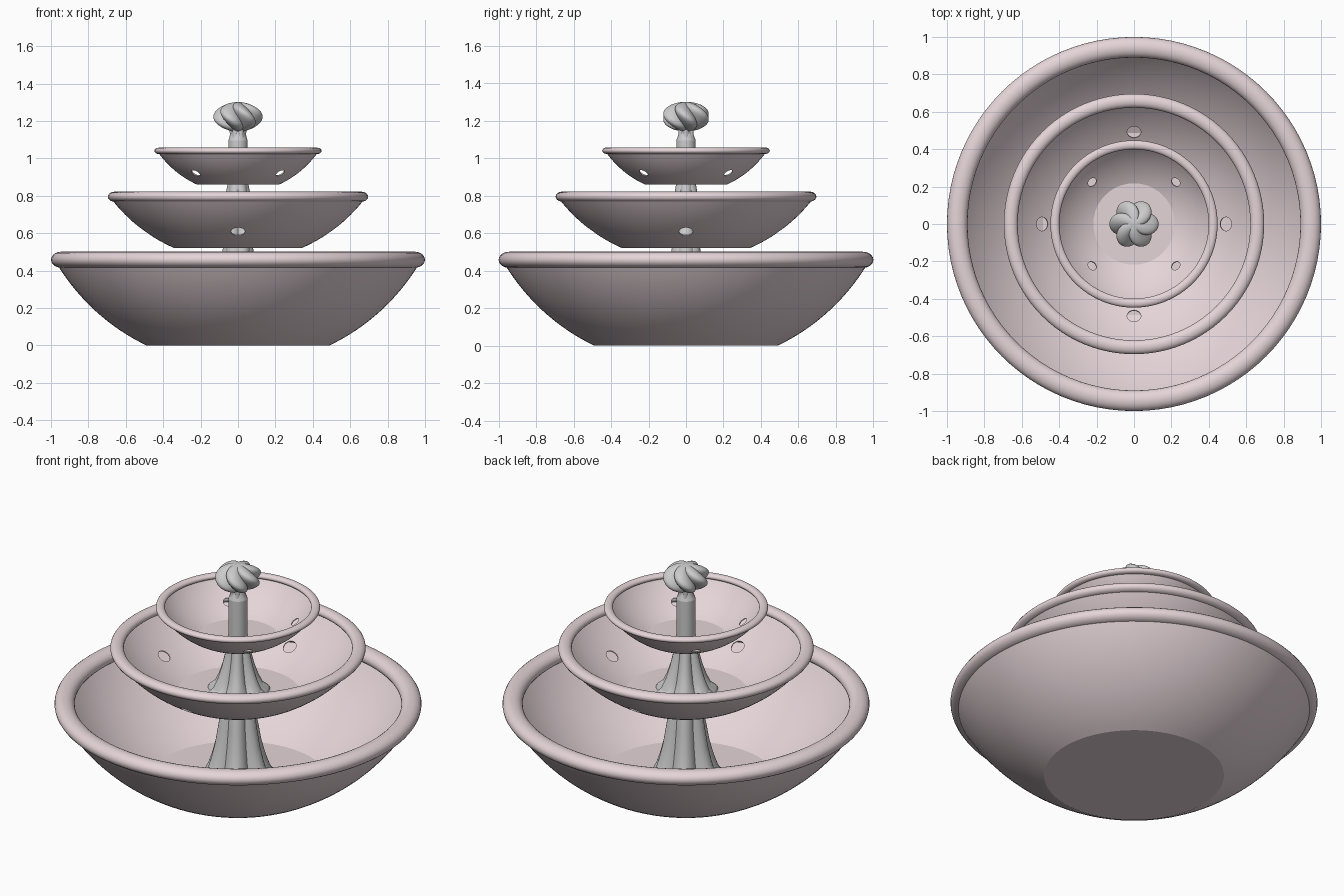
import bpy, bmesh
from math import sin, cos, pi, sqrt, asin, radians
from mathutils import Vector

if "Cube" in bpy.data.objects:
    bpy.data.objects.remove(bpy.data.objects["Cube"])

pink = bpy.data.materials.new("pink_stone")
pink.diffuse_color = (0.78, 0.66, 0.69, 1)
pink.use_nodes = True
pink.node_tree.nodes["Principled BSDF"].inputs["Base Color"].default_value = pink.diffuse_color


def lathe(name, profile, segs=96, lobes=0, mat=None, closed=False, angle=20):
    """Revolve (radius, z, groove depth, twist) rows around z."""
    bm = bmesh.new()
    rings = []
    for row in profile:
        r, z, depth, twist = (tuple(row) + (0, 0))[:4]
        ring = []
        for i in range(segs):
            a = 2 * pi * i / segs
            k = r * (1 - depth * (1 - abs(cos(lobes * a / 2)))) if lobes else r
            ring.append(bm.verts.new((k * cos(a + twist), k * sin(a + twist), z)))
        rings.append(ring)
    pairs = list(zip(rings, rings[1:])) + ([(rings[-1], rings[0])] if closed else [])
    for lo, hi in pairs:
        for i in range(segs):
            j = (i + 1) % segs
            bm.faces.new((lo[i], lo[j], hi[j], hi[i]))
    bmesh.ops.remove_doubles(bm, verts=bm.verts[:], dist=1e-6)
    bmesh.ops.recalc_face_normals(bm, faces=bm.faces[:])
    me = bpy.data.meshes.new(name)
    bm.to_mesh(me)
    bm.free()
    ob = bpy.data.objects.new(name, me)
    bpy.context.collection.objects.link(ob)
    if mat:
        me.materials.append(mat)
    smooth(ob, angle)
    return ob


def smooth(ob, angle):
    bpy.ops.object.select_all(action='DESELECT')
    ob.select_set(True)
    bpy.context.view_layer.objects.active = ob
    bpy.ops.object.shade_smooth_by_angle(angle=radians(angle))


def bowl(name, base_r, base_z, top_r, top_z, rim, holes=None):
    # Thin spherical wall with a flat floor
    d = top_z - base_z
    h = (top_r ** 2 + d ** 2 - base_r ** 2) / (2 * d)
    R = sqrt(base_r ** 2 + h ** 2)
    a0 = asin(base_r / R)
    a1 = asin(top_r / R)
    t = 0.006
    n = 16
    arc = [a0 + (a1 - a0) * i / n for i in range(n + 1)]
    outer = [(R * sin(a), base_z + h - R * cos(a)) for a in arc]
    inner = [((R - t) * sin(a), base_z + h - (R - t) * cos(a)) for a in reversed(arc)]
    ob = lathe(name, [(0, base_z)] + outer + inner + [(0, inner[-1][1])], mat=pink)
    # Drain holes cut along the wall normal
    if holes:
        hole_r, rad, start = holes
        hz = base_z + h - sqrt(R ** 2 - hole_r ** 2)
        for i in range(4):
            a = start + i * pi / 2
            p = Vector((hole_r * cos(a), hole_r * sin(a), hz))
            axis = p - Vector((0, 0, base_z + h))
            bpy.ops.mesh.primitive_cylinder_add(vertices=24, radius=rad, depth=0.1, location=p,
                                                rotation=axis.to_track_quat('Z', 'Y').to_euler())
            cutter = bpy.context.object
            cutter.name = "hole_cutter"
            cutter.hide_render = True
            m = ob.modifiers.new("hole", 'BOOLEAN')
            m.object = cutter
            m.operation = 'DIFFERENCE'
            m.solver = 'EXACT'
            bpy.context.view_layer.objects.active = ob
            bpy.ops.object.modifier_move_to_index(modifier=m.name, index=0)
            bpy.ops.object.modifier_apply(modifier=m.name)
            bpy.data.objects.remove(cutter)
        smooth(ob, 20)
    # Rounded rim
    r_mid, z_mid, w, hh = rim
    lathe(name + "_rim", [(r_mid + w * cos(2 * pi * i / 20), z_mid + hh * sin(2 * pi * i / 20))
                          for i in range(20)], mat=pink, closed=True, angle=40)


bowl("lower_bowl", 0.49, 0, 0.965, 0.43, (0.945, 0.458, 0.055, 0.043))
bowl("middle_bowl", 0.34, 0.52, 0.675, 0.78, (0.659, 0.795, 0.037, 0.027), (0.495, 0.037, 0))
bowl("upper_bowl", 0.22, 0.86, 0.43, 1.036, (0.423, 1.04, 0.024, 0.017), (0.32, 0.025, pi / 4))

# Flared fluted pedestals
lathe("lower_pedestal", [(0.24, 0.0, .25), (0.21, 0.025, .25), (0.185, 0.07, .25), (0.16, 0.14, .25),
                         (0.135, 0.23, .22), (0.115, 0.34, .2), (0.098, 0.44, .15), (0.085, 0.49, .1),
                         (0.08, 0.525, .1)], lobes=6)
lathe("middle_pedestal", [(0.19, 0.52, .25), (0.18, 0.54, .25), (0.145, 0.57, .25), (0.12, 0.62, .25),
                          (0.095, 0.69, .22), (0.077, 0.76, .2), (0.062, 0.83, .1),
                          (0.055, 0.865, .05)], lobes=6)

# Round stem with a narrowed neck
lathe("stem", [(0, 0.86), (0.052, 0.86), (0.052, 1.095), (0.047, 1.108), (0.04, 1.125),
               (0.036, 1.145), (0.036, 1.16), (0, 1.16)], segs=48)

# Twisted six-lobed finial
rows = []
for i in range(25):
    b = -pi / 2 + pi * i / 24
    rows.append((0.132 * cos(b), 1.222 + 0.079 * sin(b), 0.32, -0.6 * sin(b)))
lathe("finial", rows, lobes=6, angle=30)
lathe("finial_neck", [(0.048, 1.1, .25), (0.043, 1.13, .25), (0.048, 1.165, .25)], lobes=6)
